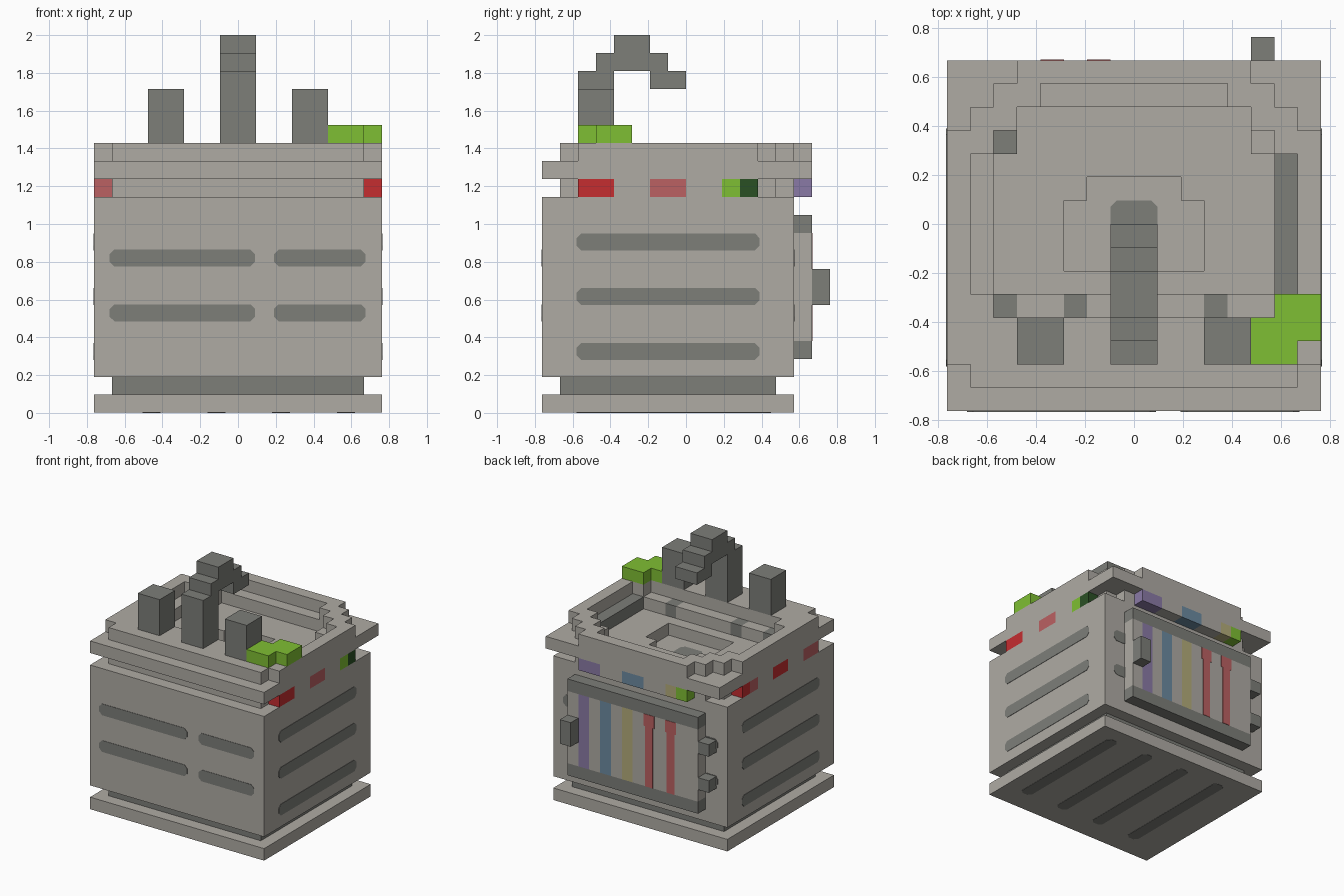
import bpy, bmesh
from mathutils import Vector

if "Cube" in bpy.data.objects:
    bpy.data.objects.remove(bpy.data.objects["Cube"])

U = 2 / 21  # one block


def material(name, rgb):
    m = bpy.data.materials.new(name)
    lin = [((c / 255 + 0.055) / 1.055) ** 2.4 for c in rgb]
    m.diffuse_color = (*lin, 1)
    m.use_nodes = True
    m.node_tree.nodes["Principled BSDF"].inputs["Base Color"].default_value = m.diffuse_color
    return m


MATS = {n: material(n, c) for n, c in {
    "light grey": (175, 171, 164), "dark grey": (125, 126, 121),
    "red": (197, 45, 48), "pale red": (187, 97, 98),
    "green": (127, 191, 51), "dark green": (42, 80, 36),
    "purple": (138, 122, 166), "blue": (108, 138, 160),
    "yellow": (180, 172, 122)}.items()}
GREY, DARK = "light grey", "dark grey"


def finish(name, bm, mats):
    me = bpy.data.meshes.new(name)
    bm.to_mesh(me)
    bm.free()
    for m in mats:
        me.materials.append(MATS[m])
    ob = bpy.data.objects.new(name, me)
    bpy.context.collection.objects.link(ob)
    return ob


def cells(x0, x1, y0, y1, z0, z1, color=GREY):
    return {(x, y, z): color for x in range(x0, x1)
            for y in range(y0, y1) for z in range(z0, z1)}


def rows(z, spans):
    """One layer of blocks: (y0, y1, half width) for each band."""
    out = {}
    for y0, y1, w in spans:
        out.update(cells(-w, w, y0, y1, z, z + 1))
    return out


def blocks(name, grid):
    """Skin a set of blocks, keeping only the exposed faces."""
    mats = sorted(set(grid.values()))
    bm = bmesh.new()
    verts = {}

    def vert(p):
        if p not in verts:
            verts[p] = bm.verts.new(Vector(p) * U)
        return verts[p]

    for c, color in grid.items():
        for axis in range(3):
            a, b = (axis + 1) % 3, (axis + 2) % 3
            for side in (0, 1):
                n = list(c)
                n[axis] += 2 * side - 1
                if tuple(n) in grid:
                    continue
                loop = []
                for da, db in ((0, 0), (1, 0), (1, 1), (0, 1)):
                    p = list(c)
                    p[axis] += side
                    p[a] += da
                    p[b] += db
                    loop.append(vert(tuple(p)))
                f = bm.faces.new(loop if side else loop[::-1])
                f.material_index = mats.index(color)
    bmesh.ops.dissolve_limit(bm, angle_limit=0.01, verts=bm.verts[:],
                             edges=bm.edges[:], delimit={'MATERIAL'})
    return finish(name, bm, mats)


def plate(name, axis, pos, a0, a1, b0, b1, color=DARK, cut=0.025):
    """Thin plate with clipped corners; axis is its normal, a and b the other two in order."""
    pts = [(a0 + cut, b0), (a1 - cut, b0), (a1, b0 + cut), (a1, b1 - cut),
           (a1 - cut, b1), (a0 + cut, b1), (a0, b1 - cut), (a0, b0 + cut)]
    if cut == 0:
        pts = [(a0, b0), (a1, b0), (a1, b1), (a0, b1)]
    bm = bmesh.new()
    loop = []
    for p in pts:
        co = list(p)
        co.insert(axis, pos - 0.003)
        loop.append(bm.verts.new(co))
    f = bm.faces.new(loop)
    ext = bmesh.ops.extrude_face_region(bm, geom=[f])
    move = Vector((0, 0, 0))
    move[axis] = 0.006
    bmesh.ops.translate(bm, vec=move,
                        verts=[g for g in ext["geom"] if isinstance(g, bmesh.types.BMVert)])
    bmesh.ops.recalc_face_normals(bm, faces=bm.faces[:])
    return finish(name, bm, [color])


# Base, recessed plinth and cabinet
blocks("base", cells(-8, 8, -8, 6, 0, 1))
blocks("plinth", cells(-7, 7, -7, 5, 1, 2, DARK))
blocks("cabinet", cells(-8, 8, -8, 6, 2, 12))

# Neck with coloured tiles and a shallow drain pit
OUTLINE = [(-7, -6, 7), (-6, 4, 8), (4, 5, 7), (5, 6, 6), (6, 7, 5)]
neck = rows(12, OUTLINE)
for x, y0, y1, color in [
        (7, -6, -4, "red"), (7, -2, 0, "pale red"), (7, 2, 3, "green"), (7, 3, 4, "dark green"),
        (-8, -6, -4, "pale red"), (-8, -2, 0, "red"), (-8, 2, 3, "pale red"), (-8, 3, 4, "red")]:
    neck.update(cells(x, x + 1, y0, y1, 12, 13, color))
for x0, x1, color in [(3, 5, "purple"), (-1, 1, "blue"), (-4, -3, "yellow"), (-5, -4, "green")]:
    neck.update(cells(x0, x1, 6, 7, 12, 13, color))
for c in rows(12, [(-2, 1, 3), (1, 2, 2)]):
    del neck[c]
blocks("neck", neck)

# Countertop slab with the basin and dark ledge blocks
slab = cells(-8, 8, -8, 7, 13, 14)
for x0, x1, y0, y1 in [(6, 7, -3, 3), (-6, -5, 3, 4), (-6, -5, -4, -3),
                       (-3, -2, -4, -3), (3, 4, -4, -3)]:
    slab.update(cells(x0, x1, y0, y1, 13, 14, DARK))
for c in rows(13, [(-3, 3, 6), (3, 5, 5)]):
    del slab[c]
blocks("countertop", slab)

# Raised rim around the basin
rim = rows(14, OUTLINE)
for c in rows(14, [(-4, -3, 6), (-3, 3, 7), (3, 4, 6), (4, 5, 5), (5, 6, 4)]):
    del rim[c]
blocks("rim", rim)
plate("drain", 2, 12 * U, -0.095, 0.095, -0.095, 0.095)

# Tap and its two handles
tap = cells(-1, 1, -6, -4, 15, 19, DARK)
for y0, y1, z in [(-5, -1, 19), (-4, -2, 20), (-2, 0, 18)]:
    tap.update(cells(-1, 1, y0, y1, z, z + 1, DARK))
blocks("tap", tap)
for name, x in (("left_tap_handle", -5), ("right_tap_handle", 3)):
    blocks(name, cells(x, x + 2, -6, -4, 15, 18, DARK))

# Sponge on the corner
sponge = cells(5, 8, -5, -4, 15, 16, "green")
sponge.update(cells(6, 8, -4, -3, 15, 16, "green"))
sponge.update(cells(5, 7, -6, -5, 15, 16, "green"))
blocks("sponge", sponge)

# Rear door with stripes, bars, handle and hinges
door = cells(-6, 6, 6, 7, 4, 10)
for x, color in ((4, "purple"), (2, "blue"), (0, "yellow")):
    door.update(cells(x, x + 1, 6, 7, 4, 10, color))
blocks("door", door)
for x in (-2, -4):
    plate("stripe_top", 1, 7 * U, x * U, (x + 1) * U, 9 * U, 10 * U, "pale red", 0)
    plate("stripe", 1, 7 * U, (x + 0.15) * U, (x + 0.85) * U, 4 * U, 9 * U, "pale red", 0)
for name, z in (("door_bottom_bar", 3), ("door_top_bar", 10)):
    blocks(name, cells(-6, 6, 6, 7, z, z + 1, DARK))
blocks("door_handle", cells(5, 6, 7, 8, 6, 8, DARK))
for z in (5, 8):
    blocks("hinge", cells(-7, -6, 6, 7, z, z + 1, DARK))

# Grooves on the front, back, sides and underside
for z in (0.485, 0.775):
    for y in (-8 * U, 6 * U):
        plate("groove", 1, y, -0.68, 0.09, z, z + 0.09)
        plate("groove", 1, y, 0.19, 0.675, z, z + 0.09)
for z in (0.28, 0.572, 0.86):
    for x in (-8 * U, 8 * U):
        plate("side_groove", 0, x, -0.58, 0.39, z, z + 0.09)
for x in (-4.8, -1.2, 2.4, 6):
    plate("bottom_groove", 2, 0.003, (x - 0.5) * U, (x + 0.5) * U, -0.58, 0.45)
    # lift of the base face keeps the groove on the ground plane
for ob in bpy.data.objects:
    if ob.name.startswith("base"):
        ob.location.z = 0.002
